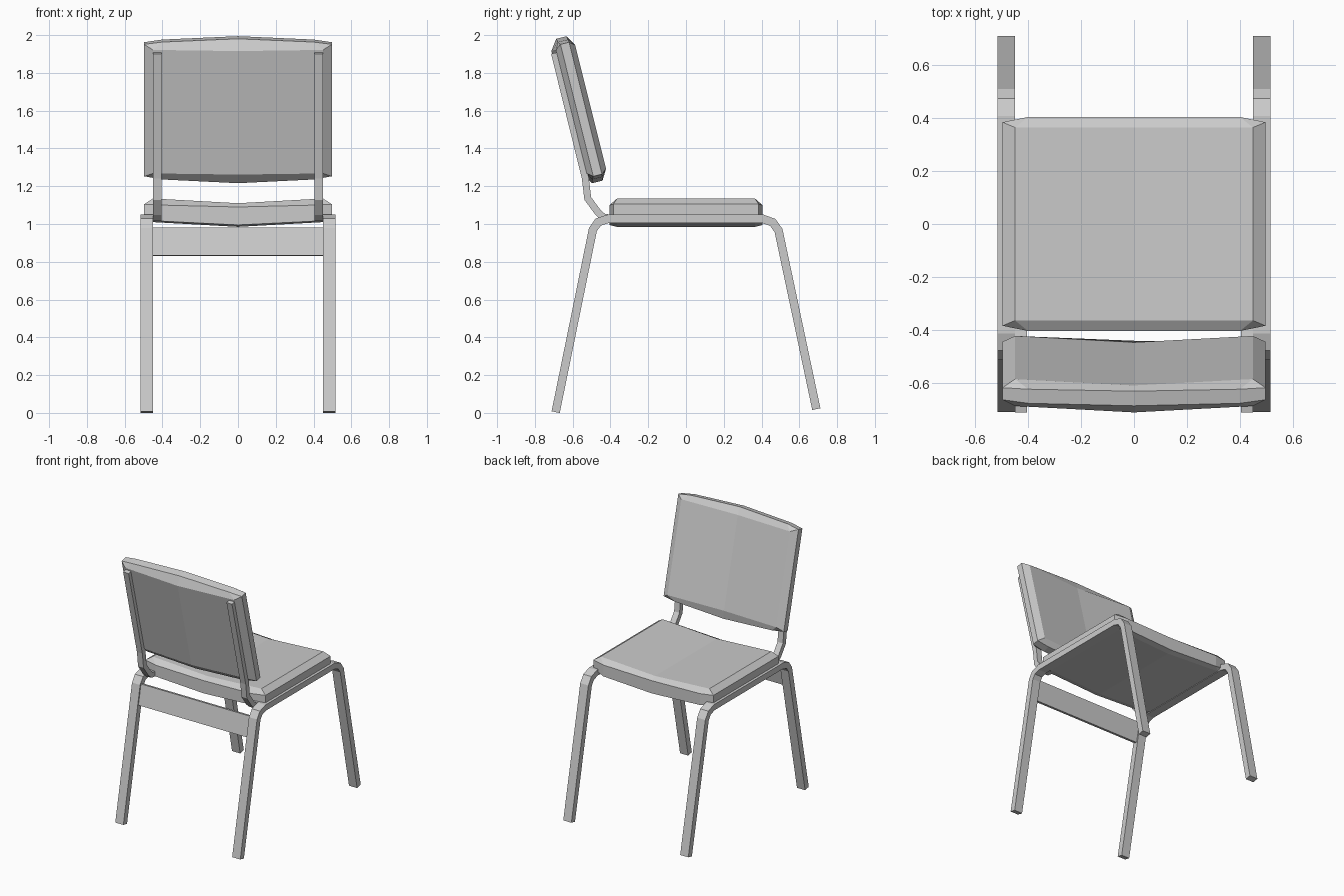
import bpy, bmesh
from mathutils import Vector, Matrix

if "Cube" in bpy.data.objects:
    bpy.data.objects.remove(bpy.data.objects["Cube"])


def finish(bm, name):
    bmesh.ops.recalc_face_normals(bm, faces=bm.faces)
    me = bpy.data.meshes.new(name)
    bm.to_mesh(me)
    bm.free()
    ob = bpy.data.objects.new(name, me)
    bpy.context.collection.objects.link(ob)
    return ob


def strip(name, path, x0, x1, thick):
    """Flat bar following a (y, z) path, mitred at the bends, from x0 to x1."""
    pts = [Vector(p) for p in path]
    bm = bmesh.new()
    rings = []
    for i, p in enumerate(pts):
        a = (p - pts[i - 1]).normalized() if i else None
        b = (pts[i + 1] - p).normalized() if i < len(pts) - 1 else None
        a, b = a or b, b or a
        t = (a + b).normalized()
        off = Vector((-t.y, t.x)) * (thick / 2 / t.dot(a))
        rings.append([bm.verts.new((x, q.x, q.y)) for x, q in
                      ((x0, p - off), (x1, p - off), (x1, p + off), (x0, p + off))])
    for r, s in zip(rings, rings[1:]):
        for k in range(4):
            bm.faces.new((r[k], r[(k + 1) % 4], s[(k + 1) % 4], s[k]))
    bm.faces.new(rings[0])
    bm.faces.new(rings[-1])
    return finish(bm, name)


def cushion(name, inset, rim, levels, matrix):
    """Dished pad. rim = half depth at x 0, 0.40, 0.495;
    levels = four (centre, shoulder, side) heights from underside to top."""
    def ring(pts, lv):
        height = {0: lv[0], 1: lv[1], 2: lv[2]}
        order = [(1, 1, 1), (0, 0, 1), (1, -1, 1), (2, -1, 1), (2, -1, -1),
                 (1, -1, -1), (0, 0, -1), (1, 1, -1), (2, 1, -1), (2, 1, 1)]
        return [bm.verts.new((pts[k][0] * sx, pts[k][1] * sy, height[k]))
                for k, sx, sy in order]

    bm = bmesh.new()
    outer = list(zip((0, 0.40, 0.497), rim))
    inner = list(zip((0, 0.45, 0.45), (inset,) * 3))
    rings = [ring(p, lv) for p, lv in zip((inner, outer, outer, inner), levels)]
    for r, s in zip(rings, rings[1:]):
        for k in range(10):
            bm.faces.new((r[k], r[(k + 1) % 10], s[(k + 1) % 10], s[k]))
    for r in (rings[0], rings[-1]):
        bm.faces.new(r[1:7])
        bm.faces.new(r[6:] + r[:2])
    bmesh.ops.remove_doubles(bm, verts=bm.verts, dist=1e-4)
    bm.transform(matrix)
    return finish(bm, name)


# Bent leg frames and backrest supports, one per side
LEGS = [(-0.69, 0.004), (-0.493, 0.97), (-0.465, 1.01), (-0.41, 1.028),
        (0.405, 1.028), (0.46, 1.008), (0.49, 0.965), (0.69, 0.02)]
SUPPORT = [(-0.38, 1.03), (-0.435, 1.035), (-0.465, 1.06), (-0.52, 1.135),
           (-0.533, 1.243), (-0.696, 1.905)]
for side, s in (("left", -1), ("right", 1)):
    strip(side + "_leg_frame", LEGS, s * 0.45, s * 0.517, 0.044)
    strip(side + "_back_support", SUPPORT, s * 0.405, s * 0.45, 0.037)

# Crossbar between the legs below the backrest
strip("crossbar", [(-0.521, 0.832), (-0.491, 0.98)], -0.45, 0.45, 0.025)

# Seat pad
cushion("seat", 0.365, (0.405, 0.405, 0.385),
        [(0.985, 1.01, 1.01), (0.995, 1.015, 1.04),
         (1.09, 1.10, 1.105), (1.11, 1.135, 1.135)], Matrix())

# Backrest pad, leaning back: local y runs up it, local z is its front
up = Vector((0, -0.242, 0.970))
front = Vector((0, 0.970, 0.242))
lean = Matrix.Translation((0, -0.505, 1.62)) @ Matrix(
    ((-1, 0, 0), up, front)).transposed().to_4x4()
cushion("backrest", 0.337, (0.394, 0.375, 0.36),
        [(-0.13, -0.105, -0.105), (-0.09, -0.085, -0.075),
         (-0.033, -0.03, -0.028), (-0.025, 0, 0)], lean)
